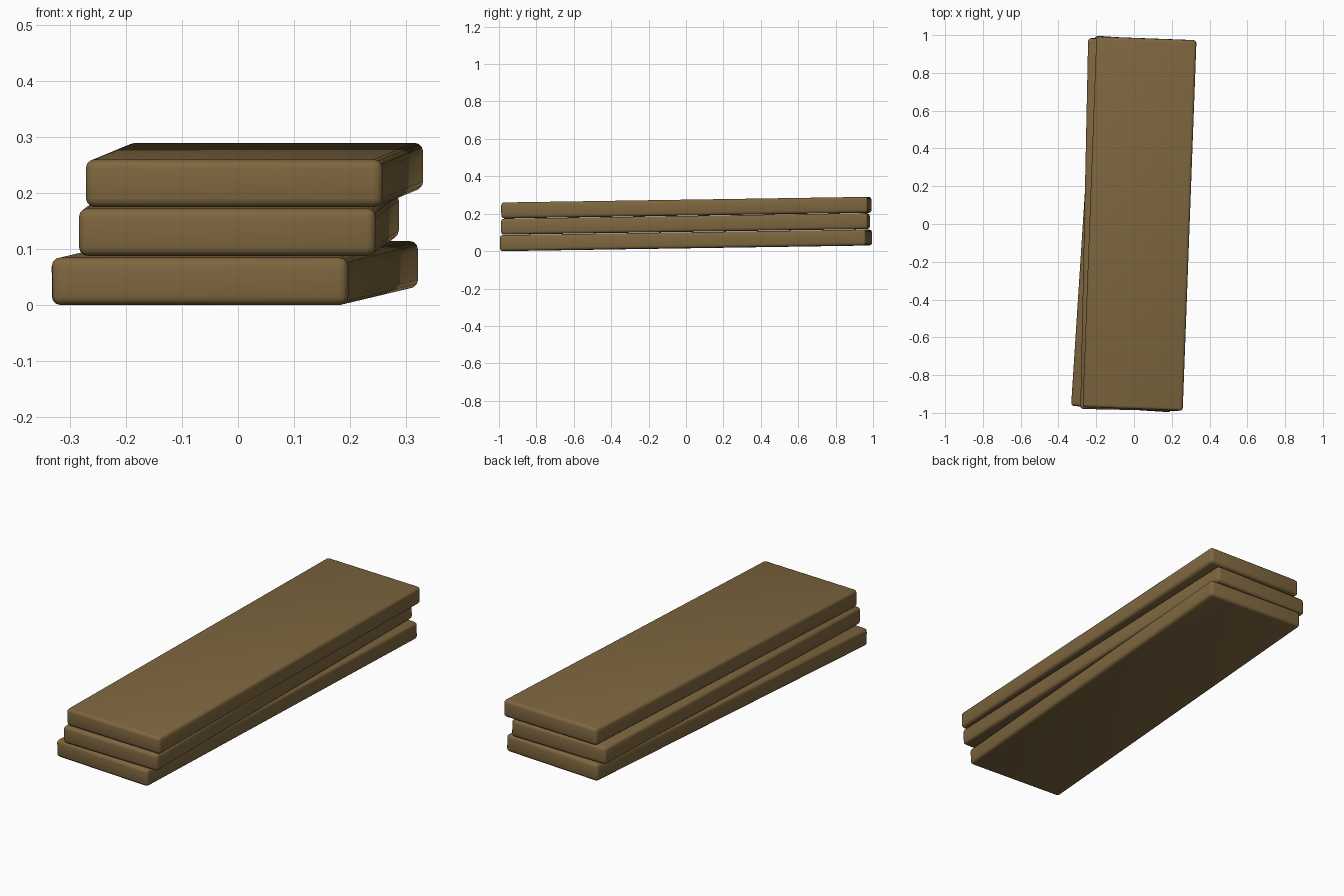
import bpy, math
from mathutils import Matrix

if "Cube" in bpy.data.objects:
    bpy.data.objects.remove(bpy.data.objects["Cube"])

# Weathered wood colour
wood = bpy.data.materials.new("brown wood")
wood.diffuse_color = (0.21, 0.135, 0.05, 1)
wood.use_nodes = True
wood.node_tree.nodes["Principled BSDF"].inputs["Base Color"].default_value = wood.diffuse_color

WIDTH, LENGTH, THICK = 0.53, 1.963, 0.085


def plank(name, centre, yaw, pitch):
    """Rounded board lying along y, turned and tipped slightly."""
    bpy.ops.mesh.primitive_cube_add(size=1)
    ob = bpy.context.object
    ob.name = name
    ob.data.transform(Matrix.Diagonal((WIDTH, LENGTH, THICK, 1)))
    ob.data.materials.append(wood)
    bev = ob.modifiers.new("rounded edges", 'BEVEL')
    bev.width = 0.016
    bev.segments = 3
    bpy.ops.object.modifier_apply(modifier=bev.name)
    bpy.ops.object.shade_smooth_by_angle(angle=math.radians(40))
    ob.location = centre
    ob.rotation_euler = (math.radians(pitch), 0, math.radians(yaw))


# Loose stack of three boards, all tipped up towards the back
plank("bottom_plank", (-0.0055, 0.0, 0.0577), -3.69, 0.88)
plank("middle_plank", (0.0015, -0.003, 0.1455), -1.2, 0.88)
plank("top_plank", (0.0295, 0.002, 0.2325), -2.13, 0.88)
